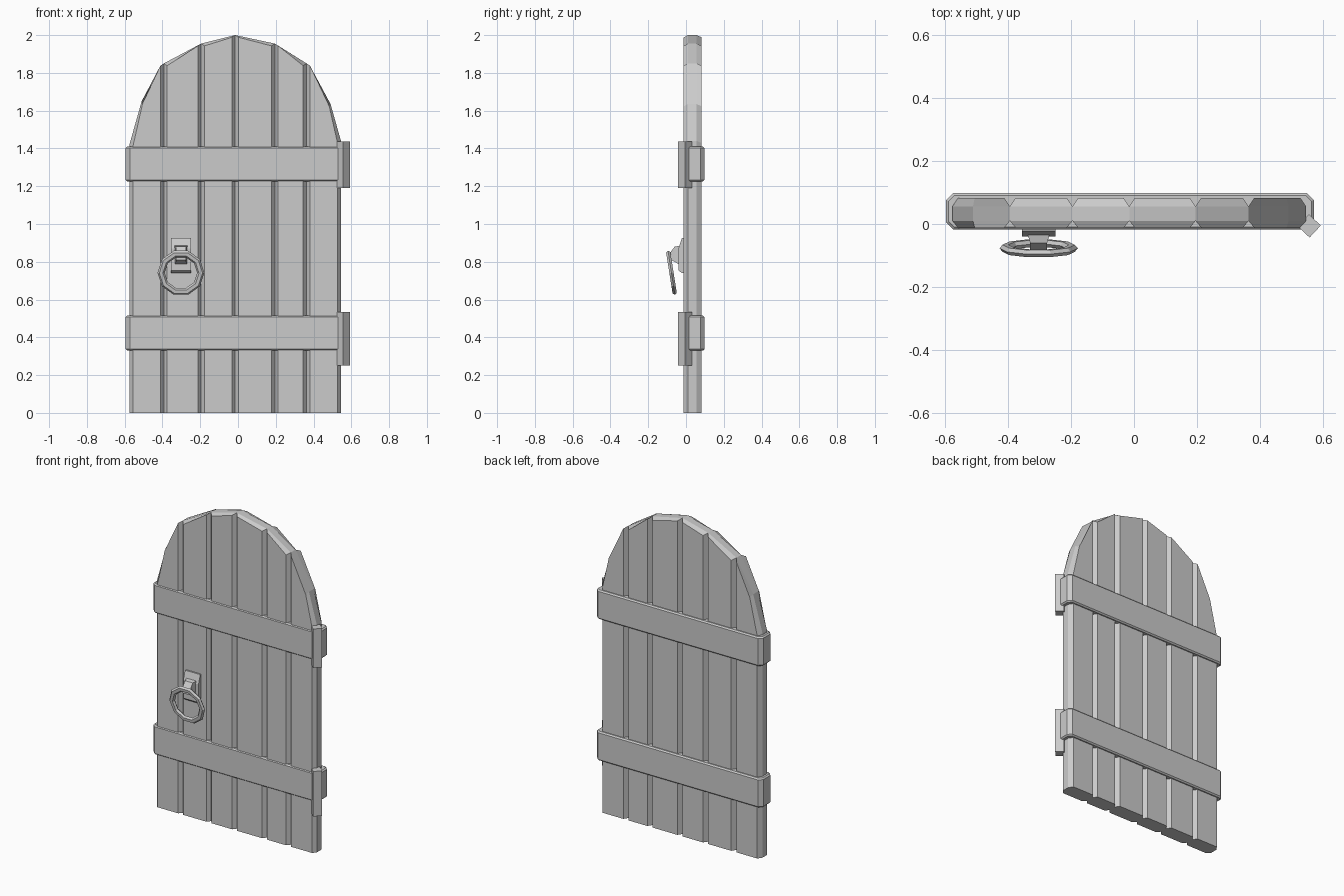
import bpy, bmesh, math
from mathutils import Matrix, Vector

cube = bpy.data.objects.get("Cube")
if cube:
    bpy.data.objects.remove(cube, do_unlink=True)

grey = bpy.data.materials.new("plain_grey")
grey.use_nodes = True
colour = (0.6, 0.6, 0.6, 1)
grey.diffuse_color = colour
grey.node_tree.nodes["Principled BSDF"].inputs["Base Color"].default_value = colour


def finish(name, bm):
    bmesh.ops.recalc_face_normals(bm, faces=bm.faces[:])
    mesh = bpy.data.meshes.new(name)
    bm.to_mesh(mesh)
    bm.free()
    mesh.materials.append(grey)
    obj = bpy.data.objects.new(name, mesh)
    bpy.context.collection.objects.link(obj)
    return obj


def loft(name, loops):
    """Skin a closed solid through loops with equal point counts."""
    bm = bmesh.new()
    rings = [[bm.verts.new(p) for p in loop] for loop in loops]
    n = len(rings[0])
    for a, b in zip(rings, rings[1:]):
        for i in range(n):
            j = (i + 1) % n
            bm.faces.new((a[i], a[j], b[j], b[i]))
    bm.faces.new(rings[0])
    bm.faces.new(rings[-1])
    return finish(name, bm)


def box(name, lo, hi, bevel=0, turn=0):
    bm = bmesh.new()
    lo, hi = Vector(lo), Vector(hi)
    bmesh.ops.create_cube(bm, size=1)
    bmesh.ops.scale(bm, vec=hi - lo, verts=bm.verts)
    bmesh.ops.rotate(bm, matrix=Matrix.Rotation(turn, 3, 'Z'), verts=bm.verts)
    bmesh.ops.translate(bm, vec=(lo + hi) / 2, verts=bm.verts)
    if bevel:
        upright = [e for e in bm.edges
                   if abs(e.verts[0].co.z - e.verts[1].co.z) > 0.01]
        bmesh.ops.bevel(bm, geom=upright, offset=bevel, segments=1, affect='EDGES')
        rims = [e for e in bm.edges
                if abs(e.verts[0].co.z - e.verts[1].co.z) < 0.001]
        bmesh.ops.bevel(bm, geom=rims, offset=0.008, segments=1, affect='EDGES')
    return finish(name, bm)


# Arched planks: each top is a run of points from left edge to right edge
tops = [
    [(-0.575, 1.42), (-0.51, 1.65), (-0.393, 1.85)],
    [(-0.393, 1.85), (-0.195, 1.955)],
    [(-0.195, 1.955), (-0.015, 2.0)],
    [(-0.015, 2.0), (0.195, 1.955)],
    [(0.195, 1.955), (0.363, 1.85)],
    [(0.363, 1.85), (0.49, 1.635), (0.545, 1.44)],
]


def outline(top, y, inset, drop):
    x0, x1 = top[0][0], top[-1][0]
    mid = (x0 + x1) / 2
    half = (x1 - x0) / 2
    squeeze = 1 - inset / half
    pts = [(mid + (x - mid) * squeeze, y, z - drop) for x, z in top]
    return [(x0 + inset, y, 0)] + pts + [(x1 - inset, y, 0)]


for i, top in enumerate(tops):
    loft(f"plank_{i + 1}", [
        outline(top, -0.012, 0.018, 0.012),
        outline(top, 0.010, 0, 0),
        outline(top, 0.056, 0, 0),
        outline(top, 0.083, 0.018, 0.012),
    ])

# Straps wrapped around the door, each with a square hinge pin
for name, z0, z1, p0, p1 in (("lower", 0.33, 0.515, 0.25, 0.535),
                             ("upper", 1.225, 1.41, 1.19, 1.437)):
    box(f"{name}_strap", (-0.595, -0.017, z0), (0.57, 0.098, z1), 0.022)
    box(f"{name}_hinge_pin", (0.529, -0.032, p0), (0.581, 0.020, p1),
        turn=math.radians(47))

# Handle plate with sloping ends
hx = -0.302


def across(x_half, profile):
    return [[(hx + s * x_half, y, z) for y, z in profile] for s in (-1, 1)]


loft("handle_plate", across(0.053, [(-0.005, 0.925), (-0.022, 0.925), (-0.04, 0.87),
                                    (-0.04, 0.755), (-0.022, 0.74), (-0.005, 0.74)]))

# Bracket that carries the ring
loft("ring_bracket", [
    [(hx + s * w, y, z) for s, z in ((-1, z1), (1, z1), (1, z0), (-1, z0))]
    for w, y, z0, z1 in ((0.034, -0.035, 0.785, 0.885), (0.027, -0.06, 0.80, 0.88),
                         (0.027, -0.083, 0.81, 0.85))])

# Faceted ring, hanging with its foot swung outward
bm = bmesh.new()
sides, facets = 10, 6
tilt = Matrix.Translation((hx, -0.077, 0.742)) @ Matrix.Rotation(math.radians(9), 4, 'X')
rows = []
for i in range(sides):
    a = math.tau * (i + 0.5) / sides
    row = []
    for k in range(facets):
        b = math.tau * k / facets
        r = 0.105 + 0.019 * math.cos(b)
        row.append(bm.verts.new(tilt @ Vector((r * math.sin(a), 0.013 * math.sin(b),
                                               r * math.cos(a)))))
    rows.append(row)
for i in range(sides):
    for k in range(facets):
        a, b = rows[i], rows[(i + 1) % sides]
        m = (k + 1) % facets
        bm.faces.new((a[k], a[m], b[m], b[k]))
finish("handle_ring", bm)
